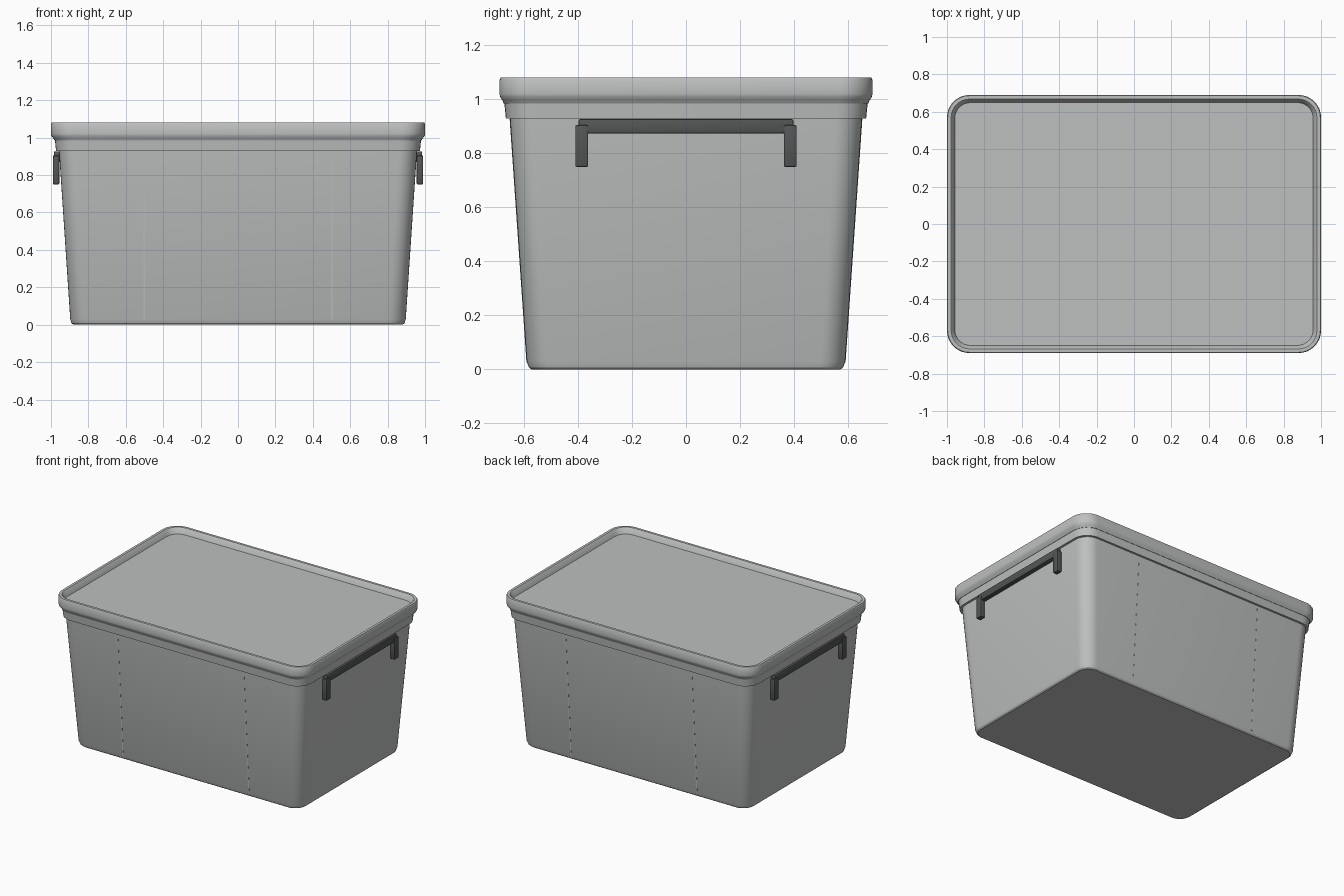
import bpy, bmesh, math
from mathutils import Vector

if "Cube" in bpy.data.objects:
    bpy.data.objects.remove(bpy.data.objects["Cube"])


def material(name, color):
    m = bpy.data.materials.new(name)
    m.diffuse_color = (*color, 1)
    m.use_nodes = True
    m.node_tree.nodes["Principled BSDF"].inputs["Base Color"].default_value = m.diffuse_color
    return m


GREY = material("light grey plastic", (0.51, 0.53, 0.52))
DARK = material("dark grey plastic", (0.085, 0.093, 0.089))


def finish(name, bm, mat):
    bmesh.ops.recalc_face_normals(bm, faces=bm.faces)
    me = bpy.data.meshes.new(name)
    bm.to_mesh(me)
    bm.free()
    me.materials.append(mat)
    ob = bpy.data.objects.new(name, me)
    bpy.context.collection.objects.link(ob)
    bpy.ops.object.select_all(action='DESELECT')
    ob.select_set(True)
    bpy.context.view_layer.objects.active = ob
    bpy.ops.object.shade_smooth_by_angle(angle=math.radians(30))
    return ob


def rounded_loft(name, rings, mat, seg=8):
    """Skin a stack of rounded rectangles (half x, half y, radius, z), capped at both ends."""
    bm = bmesh.new()
    prev = first = None
    for hx, hy, r, z in rings:
        loop = []
        for q, (sx, sy) in enumerate([(1, 1), (-1, 1), (-1, -1), (1, -1)]):
            for i in range(seg + 1):
                a = math.pi / 2 * (q + i / seg)
                loop.append(bm.verts.new((sx * (hx - r) + r * math.cos(a),
                                          sy * (hy - r) + r * math.sin(a), z)))
        if prev:
            n = len(loop)
            for i in range(n):
                j = (i + 1) % n
                bm.faces.new((prev[i], prev[j], loop[j], loop[i]))
        else:
            first = loop
        prev = loop
    bm.faces.new(first[::-1])
    bm.faces.new(prev)
    return finish(name, bm, mat)


def add_box(bm, lo, hi, bevel):
    part = bmesh.new()
    bmesh.ops.create_cube(part, size=1)
    lo, hi = Vector(lo), Vector(hi)
    for v in part.verts:
        v.co = (lo + hi) / 2 + Vector(a * b for a, b in zip(v.co, hi - lo))
    bmesh.ops.bevel(part, geom=part.edges[:], offset=bevel, segments=2,
                    affect='EDGES', profile=0.5)
    tmp = bpy.data.meshes.new("tmp")
    part.to_mesh(tmp)
    part.free()
    bm.from_mesh(tmp)
    bpy.data.meshes.remove(tmp)


# Tapered hollow tub with a stepped collar
rounded_loft("tub", [
    (0.880, 0.572, 0.080, 0.0),
    (0.890, 0.582, 0.088, 0.008),
    (0.897, 0.590, 0.092, 0.03),
    (0.957, 0.652, 0.098, 0.93),
    (0.973, 0.667, 0.110, 0.93),
    (0.979, 0.673, 0.112, 0.99),
    (0.940, 0.634, 0.090, 0.99),
    (0.875, 0.568, 0.080, 0.03),
], GREY)

# Lid with a raised rim around a recessed panel
rounded_loft("lid", [
    (0.981, 0.675, 0.112, 0.985),
    (0.988, 0.680, 0.114, 0.997),
    (0.998, 0.689, 0.120, 1.010),
    (1.000, 0.690, 0.120, 1.020),
    (1.000, 0.690, 0.120, 1.073),
    (0.996, 0.686, 0.116, 1.080),
    (0.978, 0.668, 0.100, 1.080),
    (0.973, 0.664, 0.096, 1.076),
    (0.958, 0.649, 0.084, 1.040),
], GREY)

# Slim seam ribs, nearly flush with the front and back walls
for sy, side in ((-1, "front"), (1, "back")):
    for sx, end in ((-1, "left"), (1, "right")):
        bm = bmesh.new()
        bmesh.ops.create_cube(bm, size=1)
        for v in bm.verts:
            top = v.co.z > 0
            wall = 0.6518 if top else 0.5895
            v.co = (sx * 0.5 + v.co.x * 0.008,
                    sy * (wall + (0.0012 if v.co.y > 0 else -0.008)),
                    0.928 if top else 0.025)
        finish(f"{side}_{end}_rib", bm, GREY)

# Bracket handles: a long bar with a hanging leg at each end
for sx, side in ((-1, "left"), (1, "right")):
    bm = bmesh.new()
    add_box(bm, (0.940, -0.398, 0.873), (0.985, 0.398, 0.927), 0.007)
    for sy in (-1, 1):
        c = sy * 0.386
        add_box(bm, (0.955, c - 0.024, 0.75), (0.990, c + 0.024, 0.905), 0.006)
    for v in bm.verts:
        v.co.x *= sx
    finish(f"{side}_handle", bm, DARK)
